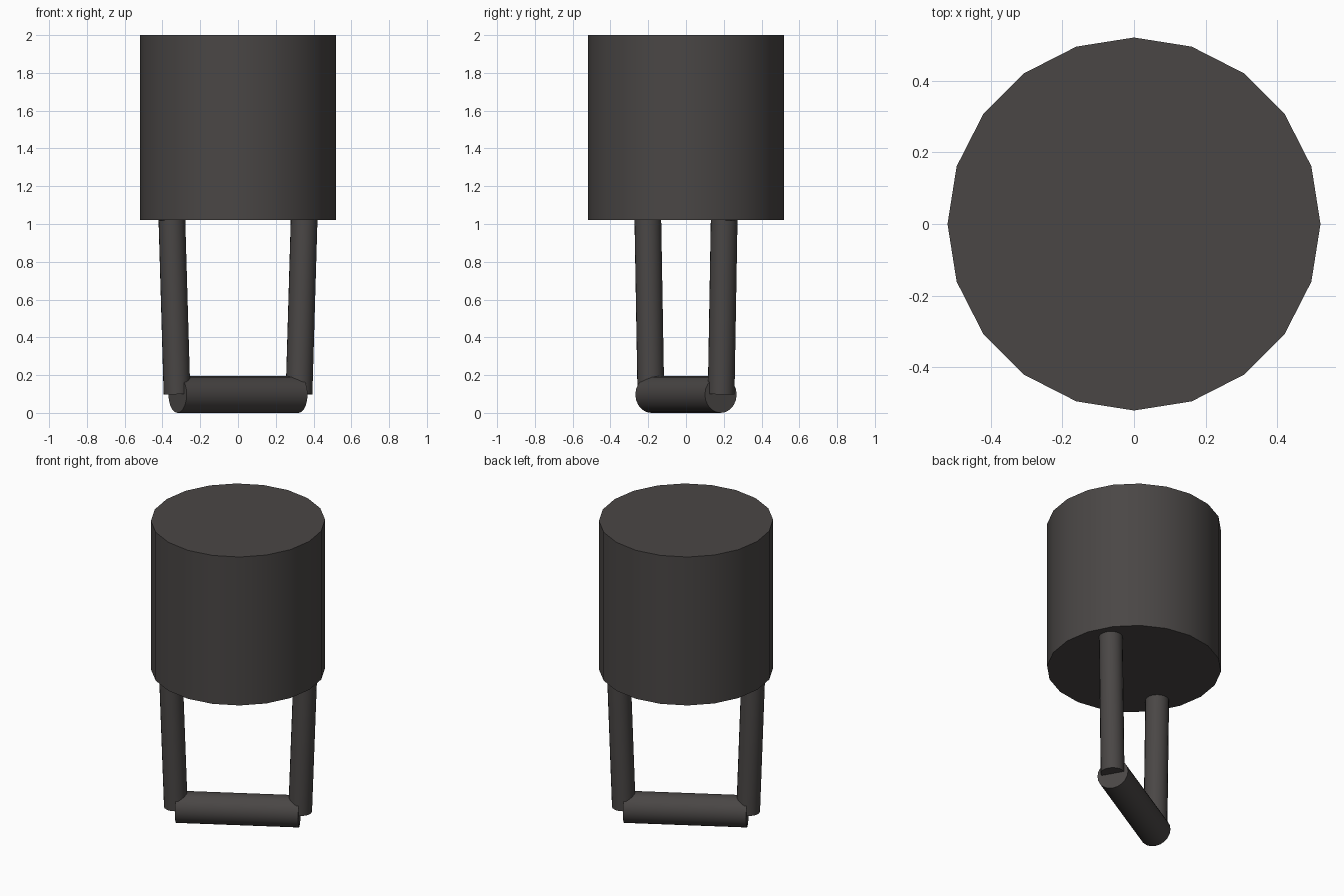
import bpy
from mathutils import Vector

cube = bpy.data.objects.get("Cube")
if cube:
    bpy.data.objects.remove(cube, do_unlink=True)

# One dark warm grey for everything
grey = bpy.data.materials.new("dark_grey")
grey.use_nodes = True
colour = (0.068, 0.062, 0.060, 1)
grey.diffuse_color = colour
grey.node_tree.nodes["Principled BSDF"].inputs["Base Color"].default_value = colour


def rod(name, start, end, radius, sides=20):
    """Capped cylinder running between two points."""
    start, end = Vector(start), Vector(end)
    axis = end - start
    bpy.ops.mesh.primitive_cylinder_add(
        vertices=sides, radius=radius, depth=axis.length,
        location=(start + end) / 2,
        rotation=axis.to_track_quat("Z", "Y").to_euler())
    obj = bpy.context.object
    obj.name = name
    obj.data.materials.append(grey)
    bpy.ops.object.shade_smooth_by_angle()
    return obj


# Large upright drum
drum = rod("drum", (0, 0, 1.022), (0, 0, 2), 0.52)

# Two slightly splayed legs on opposite sides, under the drum
for name, side in (("left_leg", 1), ("right_leg", -1)):
    rod(name, (side * 0.323, side * 0.186, 0.1),
        (side * 0.35, side * 0.202, 1.022), 0.071)

# Diagonal bar joining the feet of the legs
rod("foot_bar", (-0.32, -0.184, 0.097), (0.32, 0.184, 0.097), 0.097)
